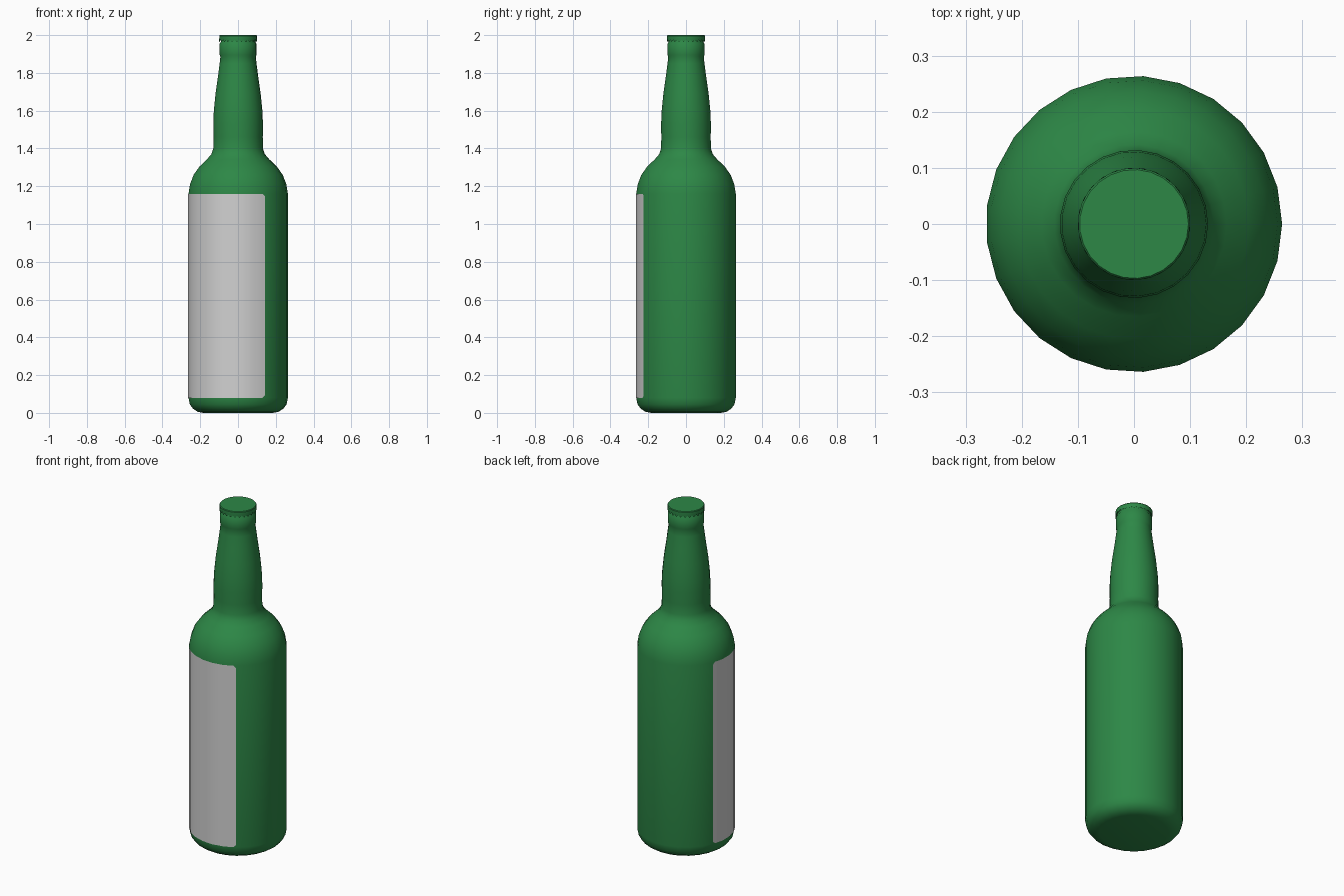
import bpy, bmesh
from math import cos, sin, tau

SIDES = 25

cube = bpy.data.objects.get("Cube")
if cube:
    bpy.data.objects.remove(cube)


def material(name, rgb):
    m = bpy.data.materials.new(name)
    m.use_nodes = True
    m.diffuse_color = (*rgb, 1)
    m.node_tree.nodes["Principled BSDF"].inputs["Base Color"].default_value = (*rgb, 1)
    return m


green = material("bottle green", (0.026, 0.245, 0.062))
paper = material("label grey", (0.64, 0.64, 0.64))


def finish(name, bm, mat, angle):
    mesh = bpy.data.meshes.new(name)
    bm.to_mesh(mesh)
    bm.free()
    obj = bpy.data.objects.new(name, mesh)
    bpy.context.collection.objects.link(obj)
    mesh.materials.append(mat)
    bpy.ops.object.select_all(action='DESELECT')
    obj.select_set(True)
    bpy.context.view_layer.objects.active = obj
    bpy.ops.object.shade_smooth_by_angle(angle=angle)
    return obj


def loft(bm, rings):
    """Skin closed vertex rings, bottom to top, and cap both ends."""
    for low, high in zip(rings, rings[1:]):
        n = len(low)
        for i in range(n):
            j = (i + 1) % n
            bm.faces.new((low[i], low[j], high[j], high[i]))
    bm.faces.new(rings[0][::-1])
    bm.faces.new(rings[-1])


def on_wall(radius, step):
    """Point on the many-sided wall, step counted in sides."""
    i, t = int(step // 1), step % 1
    a, b = tau * i / SIDES, tau * (i + 1) / SIDES
    return (radius * (cos(a) * (1 - t) + cos(b) * t),
            radius * (sin(a) * (1 - t) + sin(b) * t))


# Bottle: radius and height from the base to the lip
profile = [(.185, 0), (.215, .006), (.24, .022), (.257, .045), (.264, .08),
           (.264, 1.16), (.256, 1.21), (.237, 1.26), (.205, 1.305), (.165, 1.343),
           (.142, 1.37), (.132, 1.4), (.131, 1.46), (.132, 1.53), (.129, 1.6),
           (.12, 1.69), (.107, 1.78), (.098, 1.85), (.094, 1.885),
           (.098, 1.895), (.098, 1.955), (.092, 1.963), (.092, 1.985)]
bm = bmesh.new()
loft(bm, [[bm.verts.new((*on_wall(r, i), z)) for i in range(SIDES)] for r, z in profile])
finish("bottle", bm, green, 0.7)

# Cap with a crimped lower edge
bm = bmesh.new()
steps = [i / 2 for i in range(SIDES * 2)]
skirt = [bm.verts.new((*on_wall(.101 if i % 2 else .097, s), 1.963 if i % 2 else 1.975))
         for i, s in enumerate(steps)]
band = [bm.verts.new((*on_wall(.1, s), 1.982)) for s in steps]
rim = [bm.verts.new((*on_wall(.1, s), 1.996)) for s in steps]
top = [bm.verts.new((*on_wall(.097, s), 2)) for s in steps]
loft(bm, [skirt, band, rim, top])
finish("cap", bm, green, 0.6)

# Label wrapped round the front, with clipped corners
bm = bmesh.new()
first, last, clip = 11, 21, 0.2
columns = [first, first + clip, *range(first + 1, last), last - clip, last]
pairs = []
for s in columns:
    inset = 0.012 if s in (first, last) else 0
    x, y = on_wall(.2655, s)
    pairs.append((bm.verts.new((x, y, .08 + inset)), bm.verts.new((x, y, 1.16 - inset))))
for (a, b), (c, d) in zip(pairs, pairs[1:]):
    bm.faces.new((a, c, d, b))
finish("label", bm, paper, 0.7)
